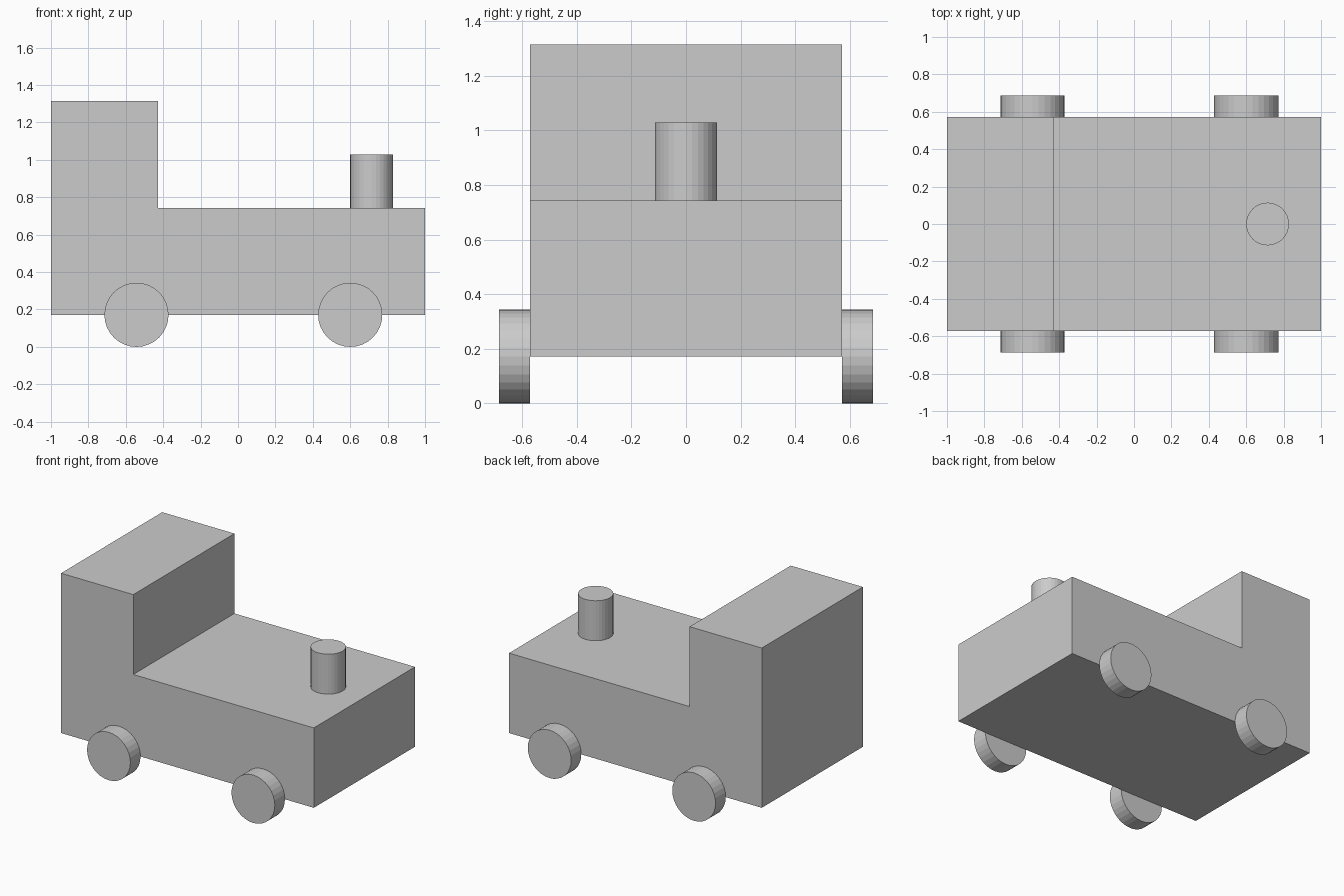
import bpy
import bmesh
from math import pi
from mathutils import Matrix

if "Cube" in bpy.data.objects:
    bpy.data.objects.remove(bpy.data.objects["Cube"], do_unlink=True)

U = 2 / 3.5          # one building block: the truck is 3.5 blocks long
WHEEL_R = 0.3 * U
FLOOR = WHEEL_R      # underside sits at axle height
HALF_WIDTH = U

# One plain grey for the whole toy
grey = bpy.data.materials.new("plain grey")
grey.use_nodes = True
colour = (0.6, 0.6, 0.6, 1)
grey.diffuse_color = colour
grey.node_tree.nodes["Principled BSDF"].inputs["Base Color"].default_value = colour


def add_object(name, bm):
    bmesh.ops.recalc_face_normals(bm, faces=bm.faces)
    mesh = bpy.data.meshes.new(name)
    bm.to_mesh(mesh)
    bm.free()
    mesh.materials.append(grey)
    obj = bpy.data.objects.new(name, mesh)
    bpy.context.collection.objects.link(obj)
    return obj


def cylinder(name, radius, depth, location, tilt=0):
    bm = bmesh.new()
    bmesh.ops.create_cone(bm, cap_ends=True, segments=32, radius1=radius,
                          radius2=radius, depth=depth,
                          matrix=Matrix.Rotation(tilt, 4, "X"))
    obj = add_object(name, bm)
    obj.location = location
    return obj


# Body and cab: an L-shaped side profile extruded across the width
deck = FLOOR + U
roof = deck + U
cab_front = U - 1
profile = [(-1, FLOOR), (1, FLOOR), (1, deck), (cab_front, deck),
           (cab_front, roof), (-1, roof)]
bm = bmesh.new()
side = bm.faces.new([bm.verts.new((x, -HALF_WIDTH, z)) for x, z in profile])
extruded = bmesh.ops.extrude_face_region(bm, geom=[side], use_keep_orig=True)
moved = [v for v in extruded["geom"] if isinstance(v, bmesh.types.BMVert)]
bmesh.ops.translate(bm, verts=moved, vec=(0, 2 * HALF_WIDTH, 0))
add_object("body_and_cab", bm)

# Chimney standing on the deck
chimney_height = 0.5 * U
cylinder("chimney", 0.2 * U, chimney_height,
         (1 - 0.5 * U, 0, deck + chimney_height / 2))

# Wheels resting against the body sides
wheel_width = 0.2 * U
for end, x in (("rear", -1 + 0.8 * U), ("front", 1 - 0.7 * U)):
    for hand, s in (("right", -1), ("left", 1)):
        cylinder(f"{end}_{hand}_wheel", WHEEL_R, wheel_width,
                 (x, s * (HALF_WIDTH + wheel_width / 2), WHEEL_R), pi / 2)
